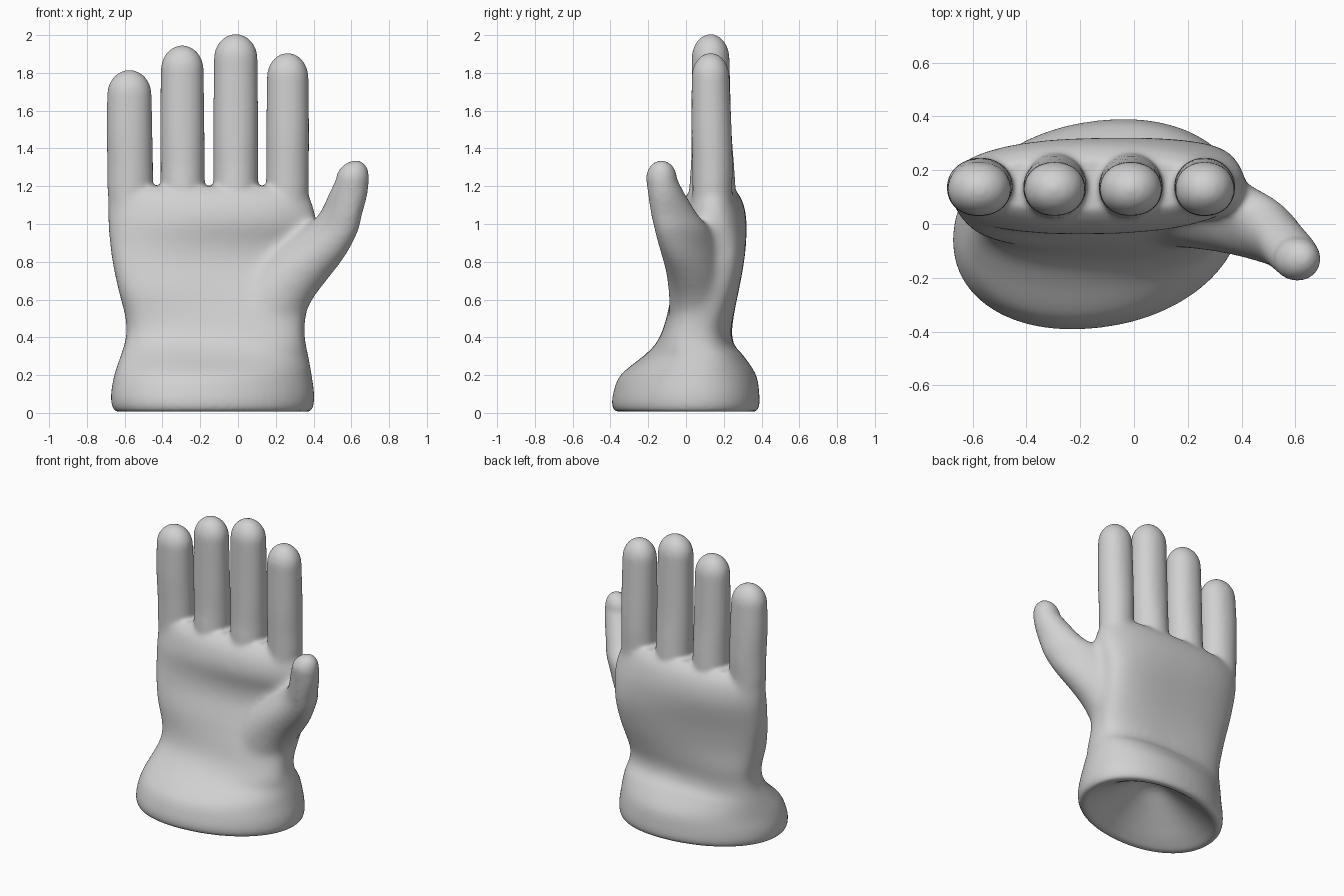
import bpy, math

if "Cube" in bpy.data.objects:
    bpy.data.objects.remove(bpy.data.objects["Cube"])

grey = bpy.data.materials.new("light grey")
grey.diffuse_color = (0.64, 0.64, 0.64, 1)
grey.use_nodes = True
grey.node_tree.nodes["Principled BSDF"].inputs["Base Color"].default_value = grey.diffuse_color
verts, faces = [], []
N = 64


def refine(rows, steps=5):
    """Catmull-Rom interpolation between section rows."""
    out = []
    for i in range(len(rows) - 1):
        a, b = rows[max(i - 1, 0)], rows[i]
        c, d = rows[i + 1], rows[min(i + 2, len(rows) - 1)]
        for s in range(steps):
            t = s / steps
            out.append([q + 0.5 * t * (r - p + t * (2*p - 5*q + 4*r - u + t * (3*(q - r) + u - p)))
                        for p, q, r, u in zip(a, b, c, d)])
    return out + [list(rows[-1])]


def loft(rows):
    """Closed loft of sections: z, cx, cy, rx, ry, shear, exponent."""
    base = len(verts)
    for z, cx, cy, rx, ry, k, e in rows:
        for j in range(N):
            a = 2 * math.pi * j / N
            c, s = math.cos(a), math.sin(a)
            x = rx * math.copysign(abs(c) ** (2 / e), c)
            y = ry * math.copysign(abs(s) ** (2 / e), s)
            verts.append((cx + x, cy + y + k * x, z))
    for i in range(len(rows) - 1):
        for j in range(N):
            p, q = base + i * N + j, base + i * N + (j + 1) % N
            faces.append((p, q, q + N, p + N))
    faces.append(tuple(base + j for j in reversed(range(N))))
    faces.append(tuple(base + (len(rows) - 1) * N + j for j in range(N)))


def dome(row, height, steps=8):
    """Rounded cap rows above a section."""
    z, cx, cy, rx, ry, k, e = row
    out = []
    for i in range(1, steps + 1):
        a = math.pi / 2 * i / steps
        f = max(math.cos(a), 0.03)
        out.append([z + height * math.sin(a), cx, cy, rx * f, ry * f, k, e])
    return out


# hollow under the cuff: dish with a deeper middle (z, scale)
hollow = [(z, -0.135, 0, 0.53 * f, 0.375 * f, 0.11, 2)
          for z, f in ((0.25, 0.04), (0.23, 0.18), (0.17, 0.38), (0.10, 0.60), (0.04, 0.79))]
# cuff, wrist and palm: z, x0, x1, y0, y1, shear, exponent
body = [(0.004, -0.63, 0.365, -0.355, 0.355, 0.11, 2.1),
        (0.03, -0.665, 0.397, -0.388, 0.385, 0.11, 2.1),
        (0.10, -0.672, 0.403, -0.385, 0.387, 0.11, 2.1),
        (0.20, -0.655, 0.39, -0.345, 0.37, 0.10, 2.1),
        (0.30, -0.622, 0.372, -0.225, 0.305, 0.05, 2.4),
        (0.36, -0.603, 0.36, -0.165, 0.255, 0.0, 2.7),
        (0.43, -0.59, 0.352, -0.125, 0.24, -0.02, 2.9),
        (0.52, -0.60, 0.36, -0.10, 0.255, 0.0, 3),
        (0.65, -0.635, 0.375, -0.07, 0.275, 0.06, 3),
        (0.80, -0.667, 0.39, -0.03, 0.30, 0.08, 2.9),
        (0.90, -0.681, 0.40, -0.025, 0.315, 0.06, 2.6),
        (1.00, -0.69, 0.415, -0.04, 0.322, 0.02, 2.4),
        (1.08, -0.692, 0.405, -0.03, 0.312, 0.0, 2.3),
        (1.15, -0.685, 0.375, 0.0, 0.285, 0, 2.3),
        (1.20, -0.66, 0.35, 0.05, 0.24, 0, 2.3)]
loft(refine(hollow + [(z, (a + b) / 2, (c + d) / 2, (b - a) / 2,
                       math.sqrt(((d - c) / 2) ** 2 - (k * (b - a) / 2) ** 2), k, e)
                      for z, a, b, c, d, k, e in body]))

# four fingers: base x, tip x, radius, tip z, root depth
for bx, tx, r, top, root in ((-0.571, -0.575, 0.121, 1.816, 0.105), (-0.293, -0.295, 0.117, 1.946, 0.122),
                             (-0.012, -0.012, 0.119, 2.006, 0.122), (0.262, 0.263, 0.113, 1.906, 0.105)):
    rows = refine([(0.95, bx, 0.14, r * 0.8, 0.09, 0, 2),
                   (1.10, bx, 0.14, r * 0.95, root, 0, 2),
                   (1.20, bx, 0.14, r, root, 0, 2),
                   (1.32, bx, 0.14, r, root * 0.4 + 0.065, 0, 2),
                   (1.50, tx, 0.135, r, 0.106, 0, 2.1),
                   (top - 0.13, tx, 0.13, r * 0.97, 0.10, 0, 2.1)])
    loft(rows + dome(rows[-1], 0.13))

# thumb with a broad root that lies flush in the palm
rows = refine([(0.36, 0.12, 0.05, 0.16, 0.10, 0, 2),
               (0.52, 0.15, 0.06, 0.205, 0.145, -0.05, 2),
               (0.62, 0.185, 0.065, 0.225, 0.155, -0.12, 2),
               (0.72, 0.245, 0.06, 0.24, 0.155, -0.22, 2),
               (0.80, 0.315, 0.045, 0.23, 0.15, -0.32, 2),
               (0.88, 0.395, 0.02, 0.20, 0.14, -0.42, 2),
               (0.97, 0.485, -0.015, 0.152, 0.13, -0.5, 2),
               (1.05, 0.54, -0.06, 0.116, 0.115, -0.4, 2),
               (1.15, 0.58, -0.10, 0.103, 0.097, -0.2, 2),
               (1.24, 0.607, -0.13, 0.087, 0.082, 0, 2)])
tip = dome(rows[-1], 0.097)
for i, row in enumerate(tip):
    row[1] += 0.003 * i
loft(rows + tip)

mesh = bpy.data.meshes.new("glove")
mesh.from_pydata(verts, [], faces)
mesh.materials.append(grey)
glove = bpy.data.objects.new("glove", mesh)
bpy.context.collection.objects.link(glove)

# fuse the parts into one skin
fuse = glove.modifiers.new("fuse", "REMESH")
fuse.mode = "VOXEL"
fuse.voxel_size = 0.012
fuse.use_smooth_shade = True
skin = bpy.data.meshes.new_from_object(glove.evaluated_get(bpy.context.evaluated_depsgraph_get()))
glove.modifiers.clear()
glove.data = skin
skin.materials.clear()
skin.materials.append(grey)
skin.shade_smooth()


def ramp(v, a, b):
    return min(max((v - a) / (b - a), 0), 1)


# blend the roots of thumb and fingers into the palm
blend = glove.vertex_groups.new(name="blend")
for v in skin.vertices:
    x, y, z = v.co
    w = ramp(z, 0.3, 0.45) * ramp(z, 1.2, 1.05) * ramp(x, 0.55, 0.38)
    if w > 0:
        blend.add([v.index], w, "REPLACE")
deep = glove.modifiers.new("blend", "SMOOTH")
deep.vertex_group = "blend"
deep.iterations = 80
soft = glove.modifiers.new("soften", "SMOOTH")
soft.iterations = 10
